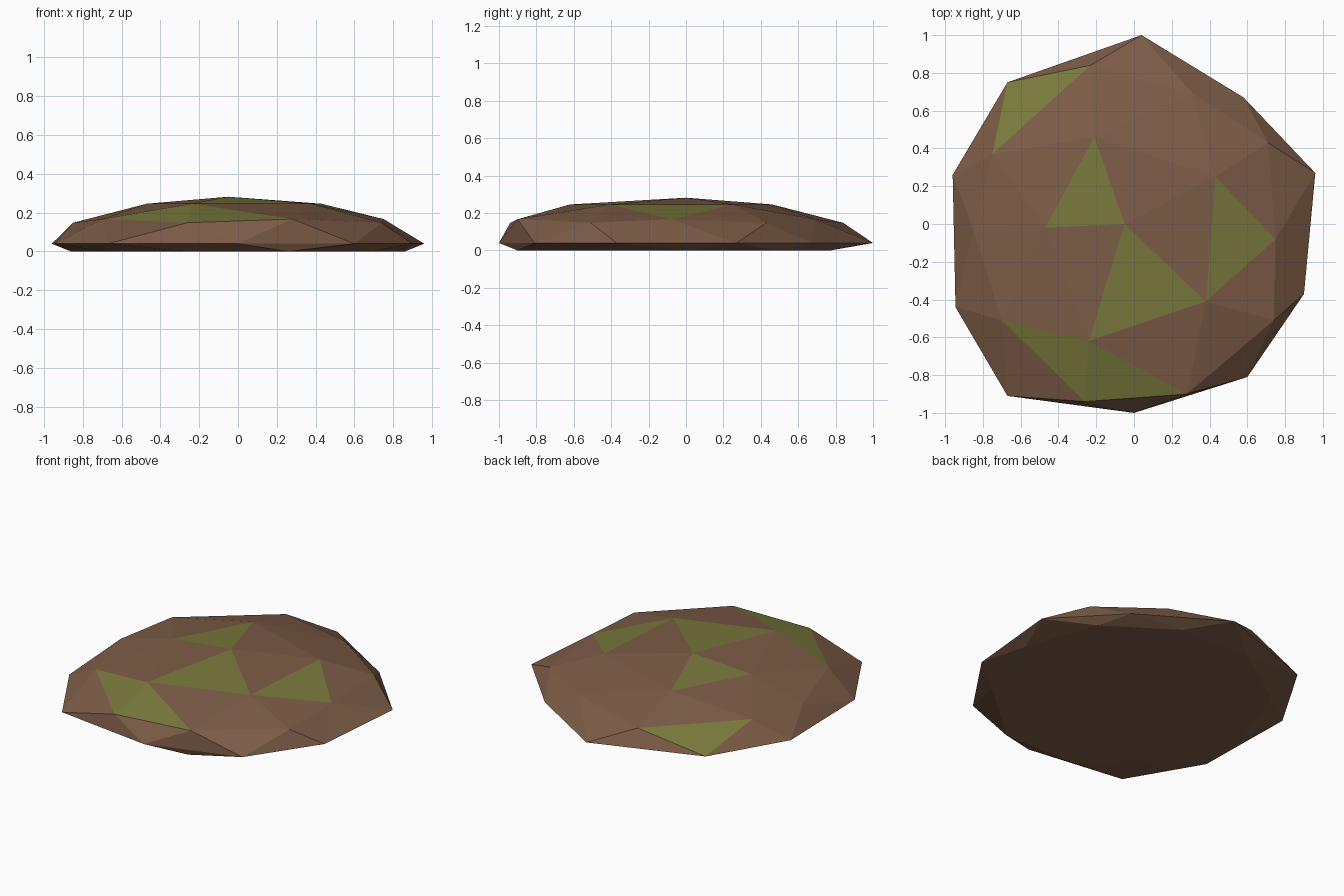
import bpy
import bmesh

if "Cube" in bpy.data.objects:
    bpy.data.objects.remove(bpy.data.objects["Cube"])


def flat_colour(name, rgb):
    mat = bpy.data.materials.new(name)
    mat.diffuse_color = (*rgb, 1.0)
    mat.use_nodes = True
    mat.node_tree.nodes["Principled BSDF"].inputs["Base Color"].default_value = mat.diffuse_color
    return mat


# Rings of a squashed, jittered icosphere, counter-clockwise from above
UPPER = [(.43, .25), (-.21, .46), (-.47, -.02), (-.24, -.62), (.38, -.41)]
SHOULDER = [(.71, .43), (.31, .69), (-.23, .84), (-.75, .37), (-.85, -.03),
            (-.70, -.51), (-.26, -.94), (.28, -.90), (.74, -.51), (.75, -.08)]
RIM = [(.58, .67), (.04, 1.0), (-.67, .75), (-.96, .26), (-.945, -.44),
       (-.67, -.91), (0, -1.0), (.60, -.81), (.90, -.37), (.96, .27)]
BASE = [(.69, .48), (.26, .77), (-.26, .77), (-.69, .48), (-.86, 0),
        (-.69, -.52), (-.27, -.90), (.26, -.90), (.69, -.52), (.86, 0)]

bm = bmesh.new()


def ring(points, heights):
    return [bm.verts.new((x, y, heights[i % len(heights)]))
            for i, (x, y) in enumerate(points)]


apex = bm.verts.new((-.05, 0, .282))
upper = ring(UPPER, [.246])
shoulder = ring(SHOULDER, [.148, .167])
rim = ring(RIM, [.04])
base = ring(BASE, [0])


def tri(a, b, c, mossy=False):
    bm.faces.new((a, b, c)).material_index = int(mossy)


# Cap and the band below it; chosen facets carry moss
for i in range(5):
    u, v = upper[i], upper[(i + 1) % 5]
    a, m, b = (shoulder[(2 * i + k) % 10] for k in range(3))
    tri(apex, u, v, i in (1, 3))
    tri(u, a, m)
    tri(u, m, v, i == 4)
    tri(v, m, b, i == 2)
    if i == 3:
        bm.faces.ensure_lookup_table()
        bm.faces[-3].material_index = 1

# Zigzag side bands above and below the rim
for j in range(10):
    k = (j + 1) % 10
    tri(shoulder[j], rim[j], shoulder[k], j == 2)
    tri(rim[j], rim[k], shoulder[k])
    tri(rim[j], base[j], base[k])
    tri(rim[j], base[k], rim[k])

# Flat underside
bm.faces.new(base[::-1])
bmesh.ops.recalc_face_normals(bm, faces=bm.faces)

mesh = bpy.data.meshes.new("dirt_mound")
bm.to_mesh(mesh)
bm.free()
mesh.materials.append(flat_colour("brown earth", (.205, .108, .063)))
mesh.materials.append(flat_colour("moss green", (.190, .190, .046)))
mound = bpy.data.objects.new("dirt_mound", mesh)
bpy.context.collection.objects.link(mound)
